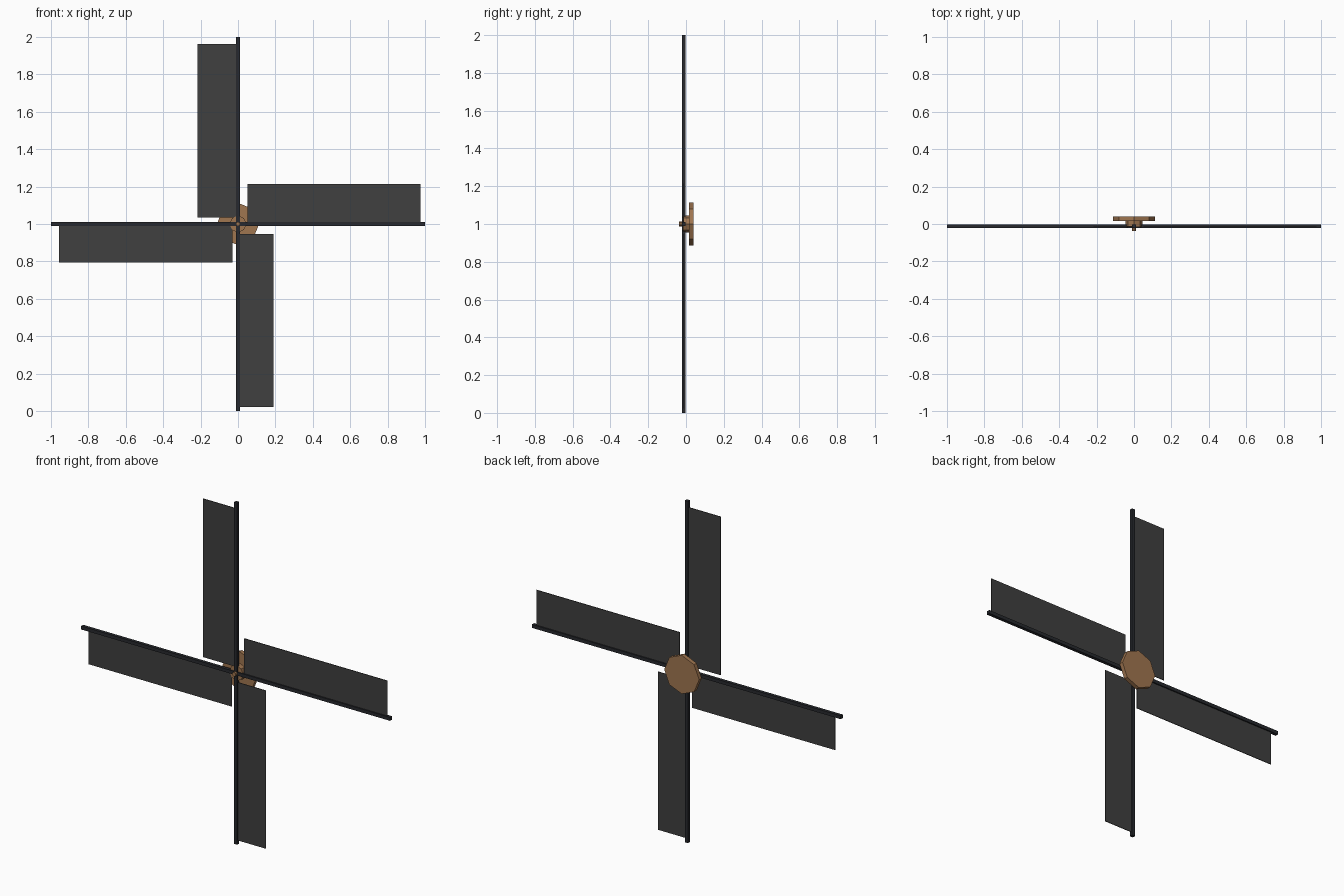
import bpy, math

if "Cube" in bpy.data.objects:
    bpy.data.objects.remove(bpy.data.objects["Cube"])

def material(name, color):
    m = bpy.data.materials.new(name)
    m.diffuse_color = (*color, 1)
    m.use_nodes = True
    m.node_tree.nodes["Principled BSDF"].inputs["Base Color"].default_value = m.diffuse_color
    return m

SPAR = material("dark_spar", (0.02, 0.022, 0.027))
SAIL = material("sail_grey", (0.05, 0.05, 0.05))
WOOD = material("brown_wood", (0.35, 0.18, 0.08))

def box(name, x, y, z, mat):
    bpy.ops.mesh.primitive_cube_add(size=1, location=[sum(r) / 2 for r in (x, y, z)])
    o = bpy.context.object
    o.name = name
    o.scale = [r[1] - r[0] for r in (x, y, z)]
    bpy.ops.object.transform_apply(location=False, rotation=False, scale=True)
    o.data.materials.append(mat)

def disc(name, radius, y0, y1):
    # eight-sided disc along y, with corners straight up and sideways
    bpy.ops.mesh.primitive_cylinder_add(vertices=8, radius=radius, depth=y1 - y0,
                                        location=(0, (y0 + y1) / 2, 1),
                                        rotation=(math.pi / 2, 0, 0))
    o = bpy.context.object
    o.name = name
    o.data.materials.append(WOOD)

# Crossed spars
box("vertical_spar", (-0.01, 0.01), (-0.022, -0.003), (0, 2), SPAR)
box("horizontal_spar", (-1, 1), (-0.022, -0.003), (0.99, 1.01), SPAR)

# Sail panels, each on one side of its spar arm
for name, x, z in (
    ("top_sail", (-0.217, 0), (1.035, 1.962)),
    ("right_sail", (0.05, 0.977), (1.0, 1.215)),
    ("bottom_sail", (0, 0.19), (0.022, 0.947)),
    ("left_sail", (-0.957, -0.03), (0.795, 1.0)),
):
    box(name, x, (-0.0145, -0.0105), z, SAIL)

# Stepped hub: back plate, collar, front pin
disc("hub_plate", 0.113, 0.016, 0.04)
disc("hub_collar", 0.045, -0.016, 0.016)
disc("hub_pin", 0.012, -0.038, -0.016)
